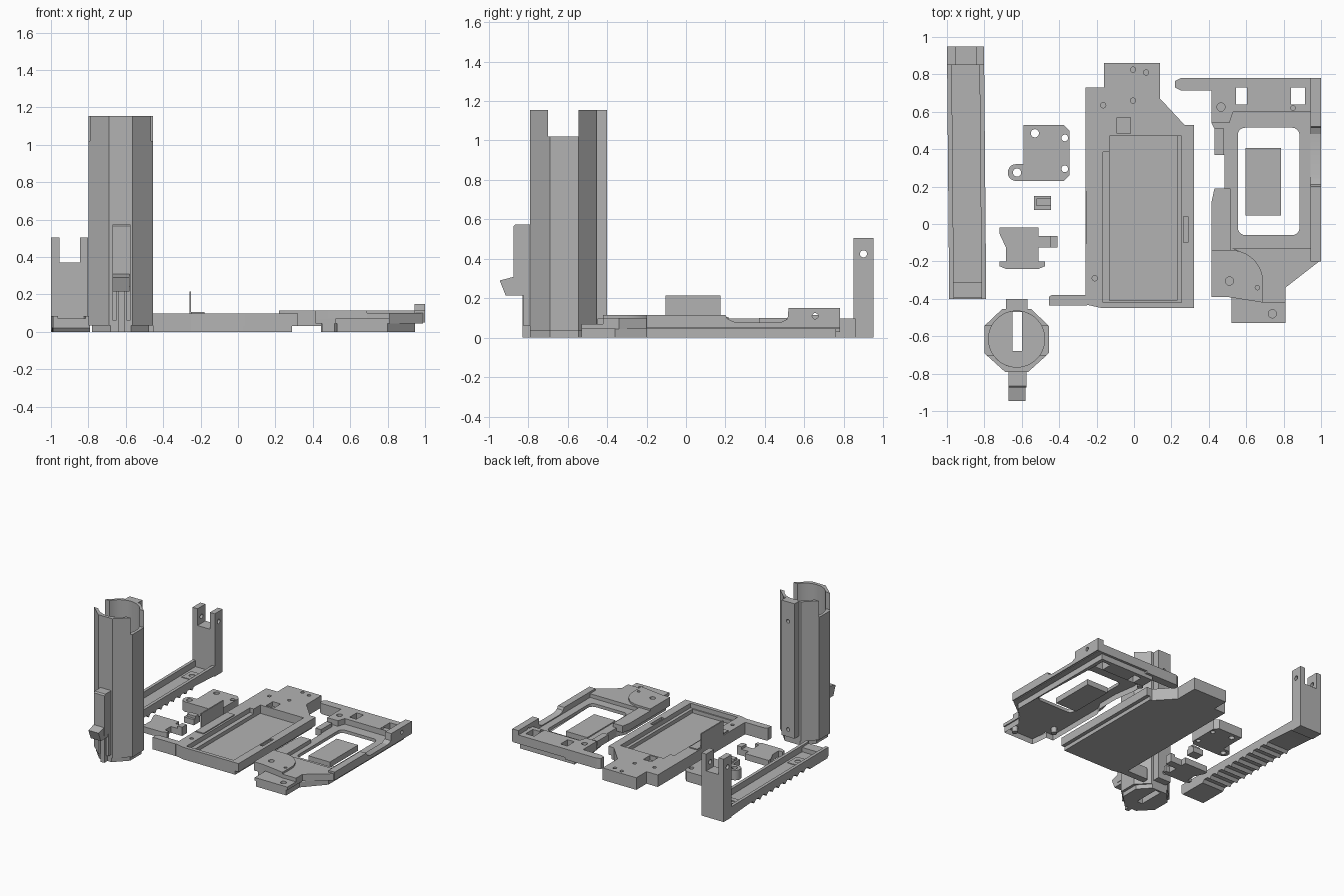
import bpy, bmesh, math
from mathutils import Matrix

grey = bpy.data.materials.new("plain grey")
grey.diffuse_color = (0.45, 0.45, 0.45, 1)

# local (u, v, w) -> world, w being the extrusion axis
AXES = {'z': Matrix.Identity(4),
        'x': Matrix(((0, 0, 1, 0), (1, 0, 0, 0), (0, 1, 0, 0), (0, 0, 0, 1))),
        'y': Matrix(((1, 0, 0, 0), (0, 0, 1, 0), (0, 1, 0, 0), (0, 0, 0, 1)))}


def prism(name, outline, lo, hi, holes=(), axis='z'):
    """Extrude an outline with holes from lo to hi along an axis."""
    cu = bpy.data.curves.new(name, 'CURVE')
    cu.dimensions, cu.fill_mode, cu.extrude = '2D', 'BOTH', (hi - lo) / 2
    for loop in [outline, *holes]:
        sp = cu.splines.new('POLY')
        sp.points.add(len(loop) - 1)
        for p, (u, v) in zip(sp.points, loop):
            p.co = (u, v, 0, 1)
        sp.use_cyclic_u = True
    tmp = bpy.data.objects.new(name + "_curve", cu)
    me = bpy.data.meshes.new_from_object(tmp)
    bpy.data.objects.remove(tmp)
    me.transform(AXES[axis] @ Matrix.Translation((0, 0, (lo + hi) / 2)))
    bm = bmesh.new()
    bm.from_mesh(me)
    bmesh.ops.remove_doubles(bm, verts=bm.verts, dist=1e-5)
    bmesh.ops.recalc_face_normals(bm, faces=bm.faces)
    bm.to_mesh(me)
    bm.free()
    me.materials.clear()
    me.materials.append(grey)
    ob = bpy.data.objects.new(name, me)
    bpy.context.collection.objects.link(ob)
    return ob


def rect(x0, x1, y0, y1):
    return [(x0, y0), (x1, y0), (x1, y1), (x0, y1)]


def arc(cx, cy, r, a0, a1, n=24):
    return [(cx + r * math.cos(math.radians(a0 + (a1 - a0) * i / n)),
             cy + r * math.sin(math.radians(a0 + (a1 - a0) * i / n))) for i in range(n + 1)]


def circle(cx, cy, r, n=20):
    return arc(cx, cy, r, 0, 360, n)[:-1]


def rounded(x0, x1, y0, y1, r):
    return (arc(x1 - r, y1 - r, r, 0, 90, 5) + arc(x0 + r, y1 - r, r, 90, 180, 5)
            + arc(x0 + r, y0 + r, r, 180, 270, 5) + arc(x1 - r, y0 + r, r, 270, 360, 5))


def box(name, x0, x1, y0, y1, z0, z1):
    return prism(name, rect(x0, x1, y0, y1), z0, z1)


# --- octagonal tube, open at the top with side notches ---
CX, CY, R = -0.6275, -0.615, 0.15
octagon = [(-.69, -.79), (-.565, -.79), (-.455, -.69), (-.455, -.545),
           (-.55, -.455), (-.705, -.455), (-.80, -.545), (-.80, -.69)]
foot = [(CX + (x - CX) * .88, y) for x, y in octagon]
slot = rect(-.65, -.60, -.68, -.47)
prism("tube_foot", foot, 0, .035, [slot])
prism("tube_floor", octagon, .035, .06, [slot])
prism("tube_wall", octagon, .06, 1.02, [circle(CX, CY, R, 48)])
prism("tube_front_lip", [(-.79, -.70), (-.69, -.79), (-.565, -.79), (-.465, -.70)]
      + arc(CX, CY, R, -34.5, -145.5), 1.02, 1.155)
prism("tube_back_lip", [(-.80, -.545), (-.705, -.455), (-.55, -.455), (-.455, -.545)]
      + arc(CX, CY, R, 27.8, 152.2), 1.02, 1.155)
prism("tube_back_panel", rect(-.685, -.57, .07, 1.155), -.46, -.40,
      [circle(CX, .13, .015), circle(CX, 1.0, .015)], 'y')

# --- latch on the tube front ---
prism("latch_housing", [(-.785, .24), (-.875, .24), (-.875, .565), (-.865, .575), (-.785, .575)],
      -.67, -.575, axis='x')
prism("latch_lever", [(-.945, .29), (-.83, .32), (-.82, .215), (-.915, .215)],
      -.67, -.58, axis='x')
for x in (-.67, -.595):
    box("latch_guide", x, x + .02, -.825, -.785, .06, .24)
box("latch_bar", -.642, -.608, -.83, -.785, 0, .25)

# --- ribbed rail with tall end bracket ---
teeth = []
for i in range(10):
    y = -.16 + .08 * i
    teeth += [(y, 0), (y + .02, .022), (y + .055, .022)]
bottom = [(-.40, .02), (-.385, 0)] + teeth + [(.95, 0)]


def rail_strip(name, x0, x1, top):
    ob = prism(name, bottom + [(.95, top), (-.40, top)], x0, x1, axis='x')
    for v in ob.data.vertices:          # slight skew along the rail
        v.co.x += .012 * (.95 - v.co.y) / 1.35


rail_strip("rail_outer_wall", -1.0, -.975, .085)
rail_strip("rail_inner_wall", -.827, -.802, .085)
rail_strip("rail_floor", -.975, -.827, .035)
box("rail_front_end", -.985, -.792, -.395, -.31, .02, .07)
prism("rail_holes", rect(-.95, -.85, .64, .76), .035, .04, [circle(-.9, .7, .022)])
prism("rail_holes", rect(-.94, -.84, -.21, -.09), .035, .04, [circle(-.89, -.15, .022)])
box("bracket_post", -1.0, -.802, .85, .95, .0, .37)
ear = [(.85, .37), (.95, .37), (.95, .505), (.85, .505)]
for x0, x1 in ((-1.0, -.955), (-.845, -.802)):
    prism("bracket_ear", ear, x0, x1, [circle(.90, .425, .018)], 'x')

# --- small loose parts ---
prism("cover_plate", [(-.59, .32), (-.59, .53), (-.375, .53), (-.345, .50), (-.345, .26),
                      (-.375, .23)] + arc(-.63, .275, .045, -90, -270, 10), 0, .08,
      [circle(-.53, .485, .022), circle(-.37, .46, .018), circle(-.37, .295, .018),
       circle(-.625, .275, .022)])
prism("small_block", rect(-.535, -.445, .075, .15), 0, .045)
box("small_block_top", -.52, -.445, .095, .135, .045, .065)
prism("tee_clip", [(-.72, -.02), (-.51, -.02), (-.51, -.065), (-.41, -.065), (-.41, -.125),
                   (-.51, -.125), (-.51, -.20), (-.685, -.20), (-.685, -.125), (-.72, -.05)], 0, .05)
box("tee_clip_tab", -.45, -.41, -.125, -.065, .05, .07)
prism("thin_strip", [(-.72, -.20), (-.475, -.20), (-.475, -.225), (-.51, -.24),
                     (-.685, -.24), (-.72, -.225)], 0, .05)

# --- centre tray: base, ledge and rim layers ---
tray = [(-.26, -.43), (-.17, -.45), (.32, -.45), (.32, .53), (.27, .53), (.14, .67),
        (.14, .86), (-.16, .86), (-.16, .73), (-.26, .73)]
pocket = rect(-.13, .23, -.41, .47)
wide = [(-.165, -.42), (.255, -.42), (.255, .47), (-.13, .47), (-.13, .385), (-.165, .385)]
prism("tray_base", [(min(x, .29), y) for x, y in tray], 0, .03)
prism("tray_ledge", tray, .03, .06, [pocket])
pins = [circle(x, y, .014) for x, y in
        ((-.005, .825), (.065, .81), (-.165, .635), (-.005, .66), (-.21, -.29))]
prism("tray_rim", tray, .06, .097,
      [wide, rect(-.09, -.02, .485, .57), rect(.265, .29, -.1, .04)] + pins)
prism("tray_arm", [(-.455, -.435), (-.25, -.435), (-.25, -.38), (-.44, -.38), (-.455, -.39)], 0, .097)
box("tray_tall_fin", -.26, -.25, -.105, .175, 0, .215)
box("tray_side_pad", -.25, -.18, -.18, .215, .09, .105)

# --- window plate: base, deck and rim layers ---
window = rect(.595, .785, .045, .405)
slots = [rect(.545, .605, .64, .73), rect(.84, .915, .64, .73)]
bores = [circle(.465, .625, .022), circle(.51, -.305, .022), circle(.74, -.48, .022)]
prism("window_plate_base", [(.46, .76), (.945, .76), (.945, -.2), (.80, -.36), (.80, -.53),
                            (.53, -.53), (.515, -.39), (.45, -.39), (.45, .12), (.485, .19),
                            (.485, .37), (.46, .54)], 0, .045, [window] + slots + bores)
deck = [(.415, .715), (.415, .54), (.43, .51), (.43, .37), (.485, .37), (.485, .19), (.43, .19),
        (.415, .12), (.415, -.39), (.52, -.39), (.52, -.53), (.81, -.53), (.81, -.34), (.99, -.20),
        (.99, .78), (.415, .78)]
prism("window_plate_deck", deck, .045, .07,
      [rounded(.555, .885, -.06, .515, .04)] + slots + bores)
prism("window_plate_back_rim", [(.415, .54), (.51, .54), (.53, .60), (.96, .60), (.96, .78),
                                (.415, .78)], .07, .115, slots + [bores[0], circle(.85, .62, .012)])
prism("window_plate_left_rim", [(.415, -.16), (.515, -.16), (.515, .19), (.485, .19), (.43, .19),
                                (.415, .12)], .07, .10)
box("window_plate_left_tab", .43, .48, .37, .51, .07, .10)
prism("window_plate_front_rim", [(.415, -.39), (.50, -.39)] + [(.69, -.42), (.69, -.30)]
      + arc(.52, -.31, .17, 5, 90, 10) + [(.415, -.14)], .07, .115, [bores[1], circle(.66, -.34, .012)])
prism("window_plate_corner_rim", [(.69, -.42), (.81, -.42), (.81, -.34), (.99, -.20), (.99, -.13),
                                  (.52, -.13), (.60, -.16), (.67, -.23)], .07, .10)
prism("window_plate_side_wall", [(-.20, .05), (.78, .05), (.78, .15), (.52, .15), (.515, .095),
                                 (.48, .078), (.25, .078), (.21, .095), (.20, .115), (-.20, .115)],
      .945, 1.0, [circle(.655, .11, .015)], 'x')
prism("window_plate_arm", [(.25, .715), (.53, .715), (.53, .78), (.25, .78), (.22, .765), (.22, .73)],
      .03, .115)

# crisp edges, smooth round walls
for ob in bpy.context.collection.objects:
    ob.select_set(True)
    bpy.context.view_layer.objects.active = ob
bpy.ops.object.shade_smooth_by_angle(angle=math.radians(25))
